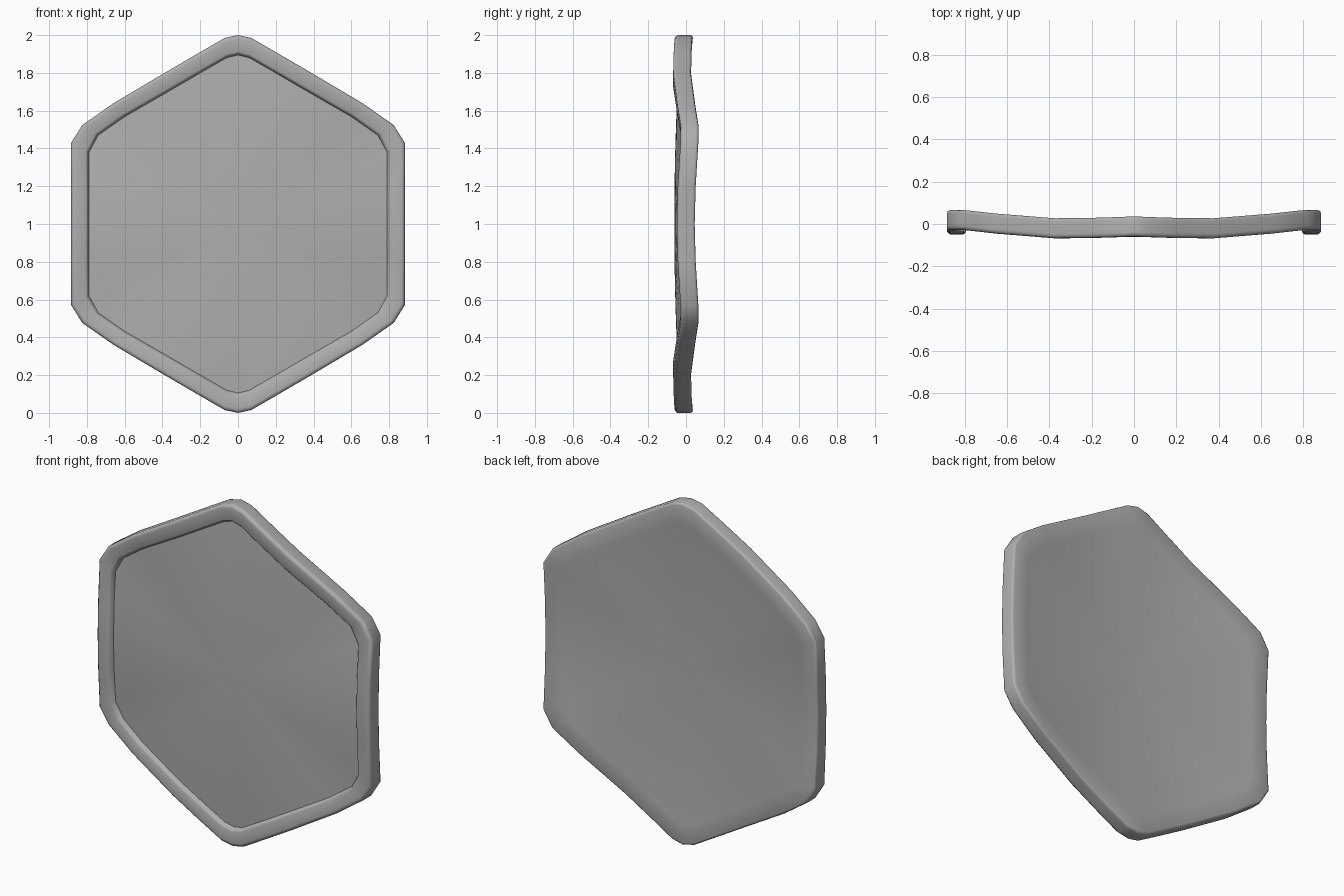
import bpy, bmesh

if "Cube" in bpy.data.objects:
    bpy.data.objects.remove(bpy.data.objects["Cube"])

# Quarter outline, measured from the centre: outer x, z, inner x, z, back-edge depth
quarter = [
    (0.00, 1.000, 0.00, 0.895, 0.036),
    (0.07, 0.985, 0.06, 0.880, 0.033),
    (0.20, 0.910, 0.18, 0.811, 0.029),
    (0.38, 0.805, 0.35, 0.712, 0.027),
    (0.66, 0.639, 0.60, 0.568, 0.049),
    (0.825, 0.523, 0.74, 0.470, 0.067),
    (0.883, 0.430, 0.79, 0.378, 0.065),
    (0.883, 0.200, 0.79, 0.185, 0.051),
    (0.883, 0.000, 0.79, 0.000, 0.046),
]
THICK = 0.095
FRONT_CENTRE, BACK_CENTRE = -0.062, -0.005

# Mirror the quarter into a full closed loop
half = quarter + [(a, -b, c, -d, e) for a, b, c, d, e in reversed(quarter[:-1])]
loop = half + [(-a, b, -c, d, e) for a, b, c, d, e in reversed(half[1:-1])]

bm = bmesh.new()


def ring(use_inner, scale, depth):
    """One loop of vertices; depth maps the edge depth to y."""
    verts = []
    for ox, oz, ix, iz, e in loop:
        x, z = (ix, iz) if use_inner else (ox, oz)
        verts.append(bm.verts.new((x * scale, depth(e), 1 + z * scale)))
    return verts


def dish(centre, offset, t):
    """Curved sheet running from the centre depth to the edge depth."""
    return lambda e: centre + (e + offset - centre) * t * t


rings = []
# Concave back, from the middle outwards
for t in (0.15, 0.3, 0.45, 0.6, 0.75, 0.88):
    rings.append(ring(False, t, dish(BACK_CENTRE, 0, t)))
# Softly rolled back edge and outer wall
rings.append(ring(False, 0.986, lambda e: e))
rings.append(ring(False, 0.997, lambda e: e - 0.004))
rings.append(ring(False, 1.0, lambda e: e - 0.014))
rings.append(ring(False, 1.0, lambda e: e - THICK + 0.022))
# Flat front rim with narrow bevels on both borders
rings.append(ring(False, 1.0, lambda e: e - THICK + 0.012))
rings.append(ring(False, 0.989, lambda e: e - THICK + 0.001))
rings.append(ring(False, 0.978, lambda e: e - THICK))
rings.append(ring(True, 1.02, lambda e: e - THICK))
rings.append(ring(True, 1.011, lambda e: e - THICK + 0.004))
# Step down to the panel, then the bulging front face
for t in (1.0, 0.88, 0.75, 0.6, 0.45, 0.3, 0.15):
    rings.append(ring(True, t, dish(FRONT_CENTRE, -THICK + 0.026, t)))

n = len(loop)
for a, b in zip(rings, rings[1:]):
    for i in range(n):
        j = (i + 1) % n
        bm.faces.new((a[i], a[j], b[j], b[i]))
# Close both middles
for r, y in ((rings[0], BACK_CENTRE), (rings[-1], FRONT_CENTRE)):
    c = bm.verts.new((0, y, 1))
    for i in range(n):
        bm.faces.new((r[i], r[(i + 1) % n], c))
bmesh.ops.recalc_face_normals(bm, faces=bm.faces)

mesh = bpy.data.meshes.new("hexagonal_panel")
bm.to_mesh(mesh)
bm.free()
panel = bpy.data.objects.new("hexagonal_panel", mesh)
bpy.context.collection.objects.link(panel)
bpy.context.view_layer.objects.active = panel
panel.select_set(True)
bpy.ops.object.shade_smooth_by_angle(angle=0.95)

# Dark grey finish
grey = bpy.data.materials.new("dark_grey")
grey.diffuse_color = (0.43, 0.43, 0.43, 1)
grey.use_nodes = True
grey.node_tree.nodes["Principled BSDF"].inputs["Base Color"].default_value = grey.diffuse_color
mesh.materials.append(grey)
